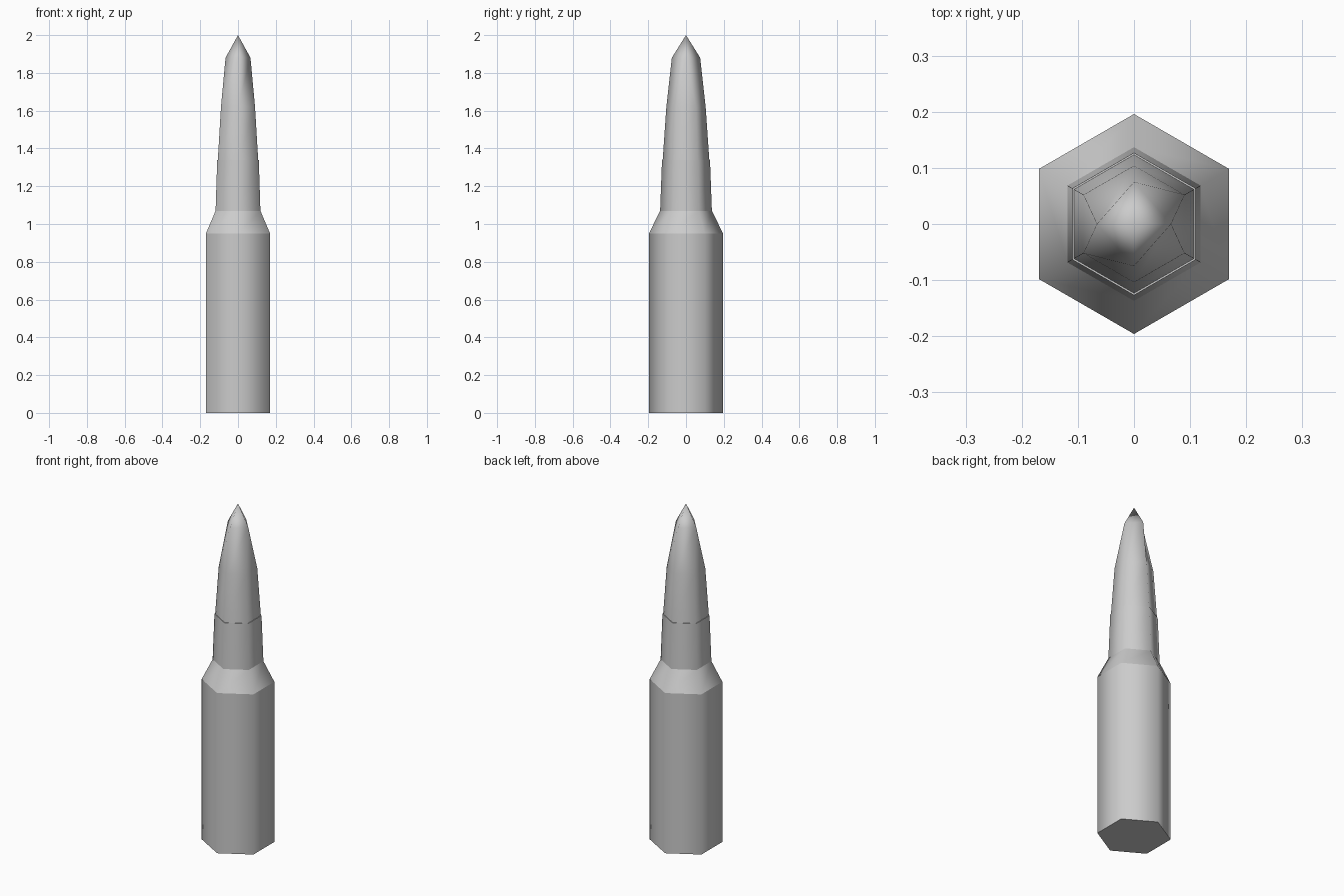
import bpy, bmesh
from math import sin, cos, pi

if "Cube" in bpy.data.objects:
    bpy.data.objects.remove(bpy.data.objects["Cube"])


def ring(bm, r, z):
    """Hexagonal ring with corners on the y axis."""
    return [bm.verts.new((r * cos(pi / 6 + i * pi / 3), r * sin(pi / 6 + i * pi / 3), z))
            for i in range(6)]


def bridge(bm, a, b):
    n = len(a)
    for i in range(n):
        bm.faces.new((a[i], a[(i + 1) % n], b[(i + 1) % n], b[i]))


def finish(bm, name, crisp):
    """Smooth around the sides; keep level ring edges sharp if crisp."""
    bmesh.ops.recalc_face_normals(bm, faces=bm.faces)
    for f in bm.faces:
        f.smooth = abs(f.normal.z) < 0.99
    for e in bm.edges:
        level = abs(e.verts[0].co.z - e.verts[1].co.z) < 1e-4
        if (crisp and level) or not all(f.smooth for f in e.link_faces):
            e.smooth = False
    mesh = bpy.data.meshes.new(name)
    bm.to_mesh(mesh)
    bm.free()
    bpy.context.collection.objects.link(bpy.data.objects.new(name, mesh))


# Casing: hexagonal body, sloped shoulder, tapered neck
bm = bmesh.new()
rings = [ring(bm, r, z) for r, z in [(0.196, 0), (0.196, 0.95), (0.137, 1.07), (0.127, 1.34)]]
for a, b in zip(rings, rings[1:]):
    bridge(bm, a, b)
bm.faces.new(rings[0])
bm.faces.new(rings[-1])
finish(bm, "casing", True)

# Pointed tip: hexagonal base narrowing to a four-sided point
bm = bmesh.new()
low, mid = ring(bm, 0.124, 1.33), ring(bm, 0.104, 1.62)
bm.faces.new(low)
bridge(bm, low, mid)
right, back, left, front = [bm.verts.new((x, y, 1.88)) for x, y in
                            [(0.066, 0), (0, 0.075), (-0.066, 0), (0, -0.075)]]
apex = bm.verts.new((0, 0, 2))
for a, b, c, d in [(0, 1, back, right), (1, 2, left, back),
                   (3, 4, front, left), (4, 5, right, front)]:
    bm.faces.new((mid[a], mid[b], c, d))
bm.faces.new((mid[5], mid[0], right))
bm.faces.new((mid[2], mid[3], left))
for a, b in [(right, back), (back, left), (left, front), (front, right)]:
    bm.faces.new((a, b, apex))
finish(bm, "pointed_tip", False)
